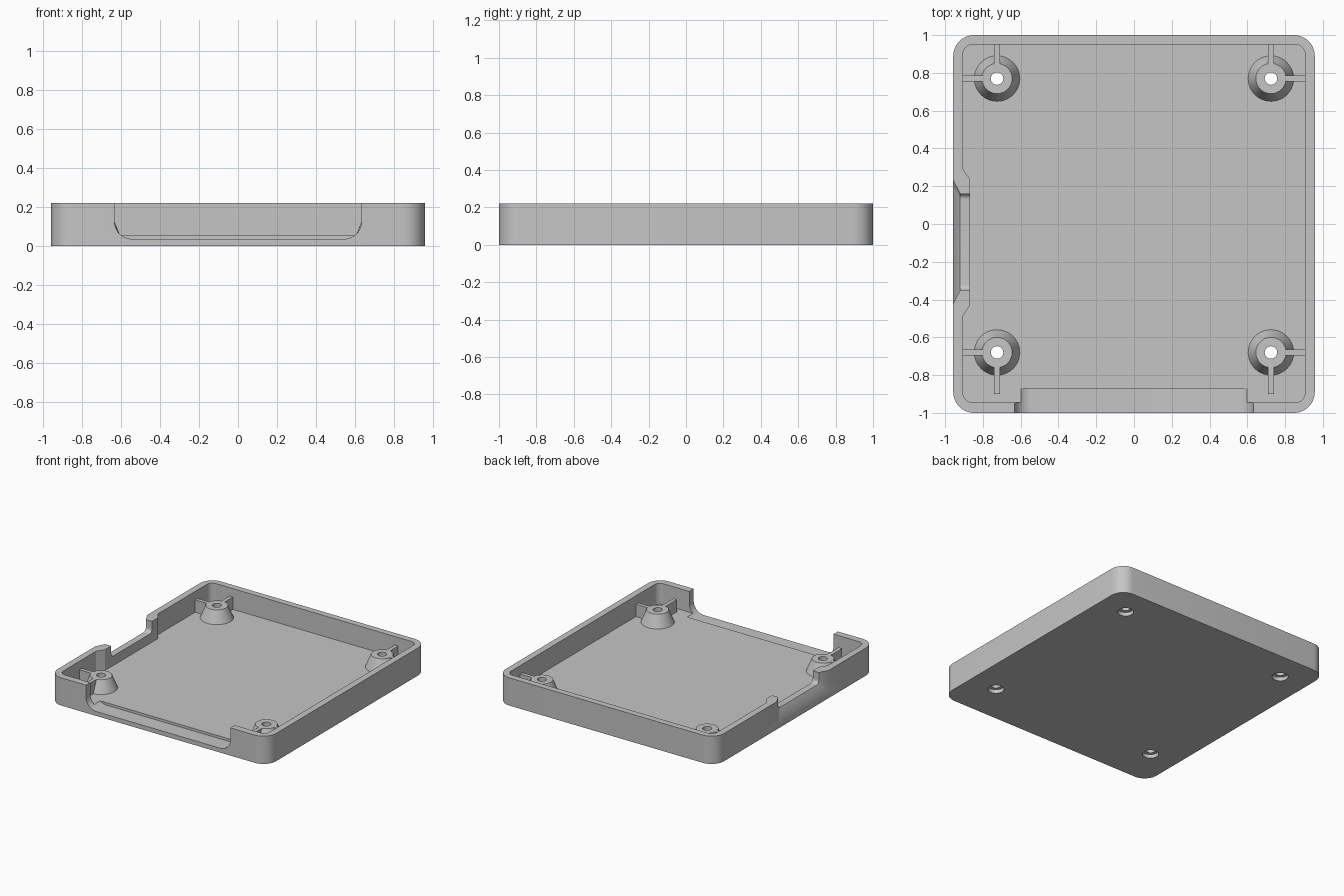
import bpy
import bmesh
from math import cos, sin, pi, radians

cube = bpy.data.objects.get("Cube")
if cube:
    bpy.data.objects.remove(cube, do_unlink=True)

HEIGHT = 0.22
FLOOR = 0.055
BOSS_TOP = 0.153

grey = bpy.data.materials.new("matte_grey")
grey.use_nodes = True
grey.diffuse_color = (0.56, 0.56, 0.56, 1)
grey.node_tree.nodes["Principled BSDF"].inputs["Base Color"].default_value = (0.56, 0.56, 0.56, 1)


def arc(cx, cy, r, start, steps=10):
    """Quarter circle, counter-clockwise from the start angle."""
    return [(cx + r * cos(start + pi / 2 * i / steps),
             cy + r * sin(start + pi / 2 * i / steps)) for i in range(steps + 1)]


def rounded_outline(x0, x1, y0, y1, r, left_points=()):
    return (arc(x1 - r, y0 + r, r, -pi / 2) + arc(x1 - r, y1 - r, r, 0)
            + arc(x0 + r, y1 - r, r, pi / 2) + list(left_points)
            + arc(x0 + r, y0 + r, r, pi))


def u_profile(a0, a1, bottom, r, top=0.3):
    """Opening with rounded lower corners."""
    return (arc(a0 + r, bottom + r, r, pi) + arc(a1 - r, bottom + r, r, -pi / 2)
            + [(a1, top), (a0, top)])


def circle(x, y, r, steps=40):
    return [(x + r * cos(2 * pi * i / steps), y + r * sin(2 * pi * i / steps))
            for i in range(steps)]


def loft(name, sections):
    """Closed solid through matching rings of 3D points."""
    bm = bmesh.new()
    rings = [[bm.verts.new(p) for p in ring] for ring in sections]
    n = len(rings[0])
    for a, b in zip(rings, rings[1:]):
        for i in range(n):
            j = (i + 1) % n
            bm.faces.new((a[i], a[j], b[j], b[i]))
    bm.faces.new(rings[0])
    bm.faces.new(rings[-1])
    bmesh.ops.recalc_face_normals(bm, faces=bm.faces[:])
    mesh = bpy.data.meshes.new(name)
    bm.to_mesh(mesh)
    bm.free()
    mesh.materials.append(grey)
    obj = bpy.data.objects.new(name, mesh)
    bpy.context.scene.collection.objects.link(obj)
    return obj


def upright(name, outline, z0, z1, top_outline=None):
    return loft(name, [[(x, y, z0) for x, y in outline],
                       [(x, y, z1) for x, y in top_outline or outline]])


def box(name, x0, x1, y0, y1, z0, z1):
    return upright(name, [(x0, y0), (x1, y0), (x1, y1), (x0, y1)], z0, z1)


def combine(target, tool, operation):
    """Apply a boolean and discard the helper."""
    mod = target.modifiers.new("boolean", 'BOOLEAN')
    mod.operation = operation
    mod.solver = 'EXACT'
    mod.object = tool
    tool.hide_render = True
    bpy.context.view_layer.update()
    graph = bpy.context.evaluated_depsgraph_get()
    result = bpy.data.meshes.new_from_object(target.evaluated_get(graph))
    target.modifiers.clear()
    target.data = result
    bpy.data.objects.remove(tool, do_unlink=True)


# Shell with a hollow whose left side swells around the port
tray = upright("case_tray", rounded_outline(-0.957, 0.957, -1, 1, 0.11), 0, HEIGHT)
swelling = [(-0.905, 0.29), (-0.867, 0.235), (-0.867, -0.43), (-0.905, -0.485)]
hollow = rounded_outline(-0.905, 0.905, -0.945, 0.95, 0.05, swelling)
combine(tray, upright("hollow", hollow, FLOOR, 0.4), 'DIFFERENCE')

# Wide front opening that dips slightly into the floor
front = u_profile(-0.633, 0.633, 0.035, 0.09)
combine(tray, loft("front_opening", [[(x, y, z) for x, z in front]
                                     for y in (-1.1, -0.87)]), 'DIFFERENCE')

# Side port, flared toward the outside
port = []
for x, flare in ((-0.9755, 0.105), (-0.92, 0), (-0.84, 0)):
    ring = u_profile(-0.35 - flare, 0.16 + flare, 0.13 - flare, 0.03)
    port.append([(x, y, z) for y, z in ring])
combine(tray, loft("side_port", port), 'DIFFERENCE')

# Screw bosses with ribs to the walls, drilled and counterbored
for side in (-1, 1):
    for y, rib_end in ((-0.68, -0.90), (0.77, 0.96)):
        x = side * 0.725
        combine(tray, upright("boss", circle(x, y, 0.128), 0.037, BOSS_TOP,
                              circle(x, y, 0.08)), 'UNION')
        wall = side * 0.915
        combine(tray, box("side_rib", min(x, wall), max(x, wall),
                          y - 0.015, y + 0.015, 0.04, BOSS_TOP), 'UNION')
        combine(tray, box("end_rib", x - 0.015, x + 0.015,
                          min(y, rib_end), max(y, rib_end), 0.04, BOSS_TOP), 'UNION')
        combine(tray, upright("screw_hole", circle(x, y, 0.033), -0.1, 0.4), 'DIFFERENCE')
        combine(tray, upright("counterbore", circle(x, y, 0.058), -0.1, 0.03), 'DIFFERENCE')

# Smooth the rounded corners, keep crisp edges
bpy.ops.object.select_all(action='DESELECT')
tray.select_set(True)
bpy.context.view_layer.objects.active = tray
bpy.ops.object.shade_smooth_by_angle(angle=radians(30))
